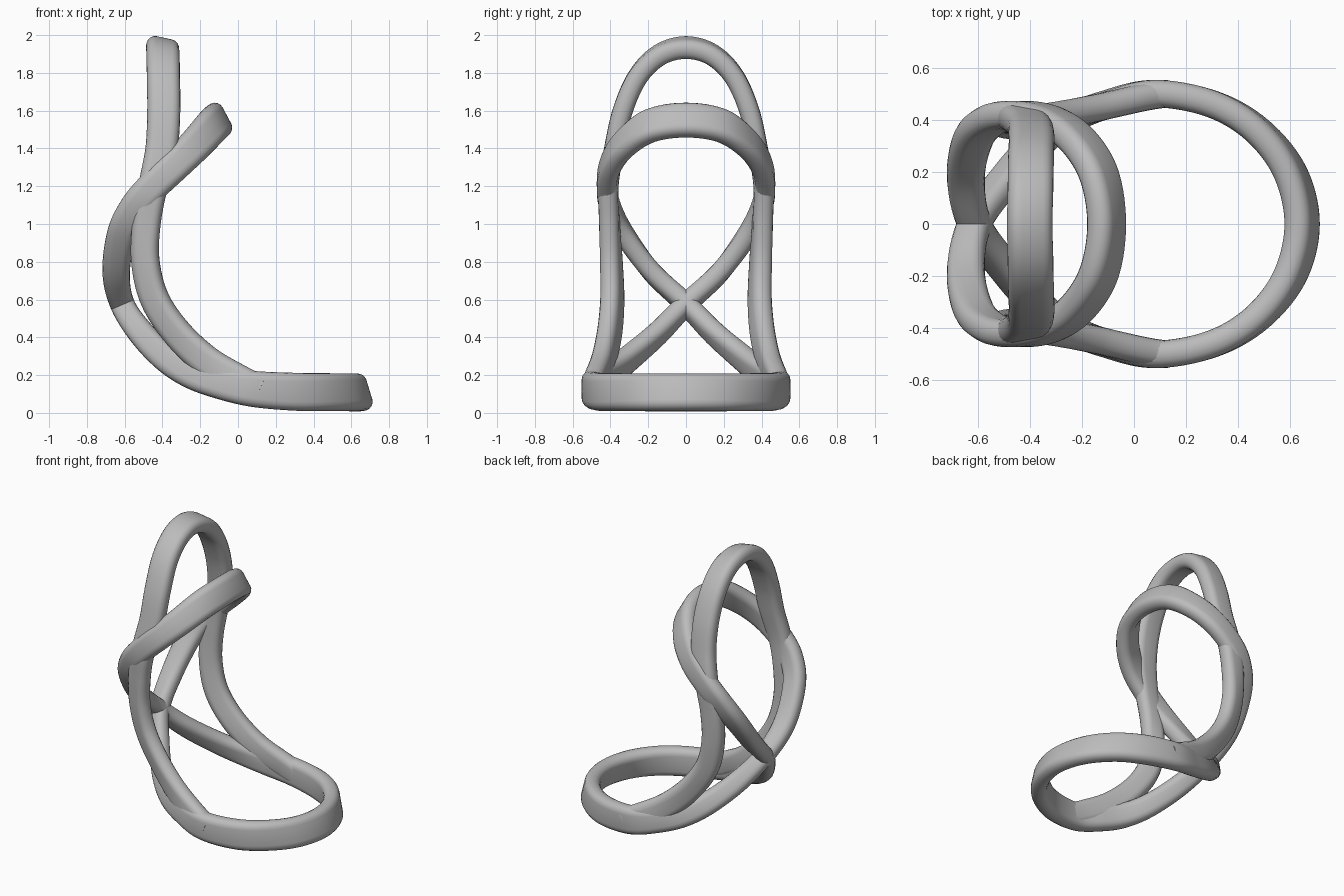
import bpy, bmesh, math
from mathutils import Vector

old = bpy.data.objects.get("Cube")
if old:
    bpy.data.objects.remove(old, do_unlink=True)

# One plain grey finish
grey = bpy.data.materials.new("plain_grey")
grey.use_nodes = True
COLOUR = (0.5, 0.5, 0.5, 1)
grey.diffuse_color = COLOUR
grey.node_tree.nodes["Principled BSDF"].inputs["Base Color"].default_value = COLOUR

THICK = 0.105      # band thickness
STEPS = 10         # samples between path points


def mirror(point):
    """Reflect a path point across the centre plane."""
    x, y, z, angle, width, lean = point
    return (x, -y, z, angle, width, -lean)


def section(width, corner=0.046, arc=4):
    """Rounded rectangle: (along the long axis, along the thin axis)."""
    a, b = width / 2 - corner, THICK / 2 - corner
    points = []
    for quarter, (su, sv) in enumerate([(1, 1), (-1, 1), (-1, -1), (1, -1)]):
        for k in range(arc + 1):
            t = (quarter + k / arc) * math.pi / 2
            points.append((su * a + corner * math.cos(t), sv * b + corner * math.sin(t)))
    return points


def smooth_path(points, closed):
    """Catmull-Rom samples through the path points."""
    n = len(points)
    pick = (lambda i: points[i % n]) if closed else (lambda i: points[max(0, min(n - 1, i))])
    samples = []
    for i in range(n if closed else n - 1):
        p, q, r, s = (pick(i + k) for k in (-1, 0, 1, 2))
        for k in range(STEPS):
            t = k / STEPS
            samples.append([0.5 * (2 * b + (c - a) * t + (2 * a - 5 * b + 4 * c - d) * t ** 2
                                   + (3 * b - a - 3 * c + d) * t ** 3)
                            for a, b, c, d in zip(p, q, r, s)])
    if not closed:
        samples.append(list(points[-1]))
    return samples


def sweep_band(name, points, closed):
    """Sweep the section along a path, its long axis set by angle and lean."""
    samples = smooth_path(points, closed)
    n = len(samples)
    centres = [Vector(s[:3]) for s in samples]
    bm = bmesh.new()
    rings = []
    for i, (x, y, z, angle, width, lean) in enumerate(samples):
        if closed:
            tangent = centres[(i + 1) % n] - centres[i - 1]
        else:
            tangent = centres[min(i + 1, n - 1)] - centres[max(i - 1, 0)]
        tangent.normalize()
        a = math.radians(angle)
        long_axis = Vector((math.cos(a), lean, math.sin(a)))
        long_axis = (long_axis - tangent * long_axis.dot(tangent)).normalized()
        thin_axis = tangent.cross(long_axis)
        rings.append([bm.verts.new(centres[i] + long_axis * u + thin_axis * v)
                      for u, v in section(width)])
    m = len(rings[0])
    for i in range(n if closed else n - 1):
        one, two = rings[i], rings[(i + 1) % n]
        for j in range(m):
            k = (j + 1) % m
            bm.faces.new((one[j], one[k], two[k], two[j]))
    if not closed:
        bm.faces.new(rings[0])
        bm.faces.new(rings[-1])
    bmesh.ops.recalc_face_normals(bm, faces=bm.faces)
    mesh = bpy.data.meshes.new(name)
    bm.to_mesh(mesh)
    bm.free()
    mesh.materials.append(grey)
    obj = bpy.data.objects.new(name, mesh)
    bpy.context.collection.objects.link(obj)
    bpy.ops.object.select_all(action="DESELECT")
    obj.select_set(True)
    bpy.context.view_layer.objects.active = obj
    bpy.ops.object.shade_smooth_by_angle(angle=math.radians(50))
    return obj


# Path points: x, y, z, long-axis angle, band width, sideways lean
# Seat ring, from the front centre back along one side
seat = [
    (.645, 0, .108, 107, .2, 0), (.598, .2, .108, 105, .2, 0),
    (.472, .36, .11, 98, .2, 0), (.3, .46, .112, 92, .2, 0),
    (.08, .5, .127, 84, .19, 0), (-.1, .46, .16, 75, .17, 0),
    (-.25, .4, .21, 65, .16, 0), (-.38, .3, .29, 55, .15, 0),
    (-.51, .15, .42, 42, .14, 0),
]
crossing = (-.612, 0, .575, 24, .13, 0)
# Arm hoop, from the crossing up to its front
arm = [
    (-.645, .18, .745, 5, .145, 0), (-.615, .33, .95, -17, .155, 0),
    (-.545, .4, 1.09, -30, .16, 0), (-.45, .42, 1.2, -40, .165, 0),
    (-.33, .4, 1.315, -45, .17, 0), (-.22, .325, 1.425, -50, .18, 0),
    (-.135, .19, 1.52, -58, .19, 0),
]
arm_front = (-.105, 0, 1.55, -62, .19, 0)

# One continuous figure-eight makes the seat, the rear cross and the arms
half = seat + [crossing] + [mirror(p) for p in arm]
loop = half + [arm_front] + [mirror(p) for p in reversed(half[1:])]
sweep_band("seat_and_arm_loop", loop, True)

# Back frame, from inside the seat ring up to the top centre
back = [
    (.12, .5, .12, 80, .16, 0), (.02, .485, .165, 65, .165, 0),
    (-.16, .44, .27, 52, .165, .2), (-.32, .405, .42, 42, .16, .4),
    (-.44, .39, .6, 25, .155, .4), (-.49, .395, .8, 5, .15, .3),
    (-.485, .405, 1, -6, .15, .1), (-.45, .41, 1.2, -10, .155, 0),
    (-.405, .38, 1.4, -6, .17, 0), (-.393, .335, 1.6, -3, .175, 0),
    (-.395, .255, 1.78, -5, .175, 0), (-.397, .14, 1.895, -9, .175, 0),
]
top = (-.4, 0, 1.934, -12, .175, 0)
sweep_band("back_frame", back + [top] + [mirror(p) for p in reversed(back)], False)
